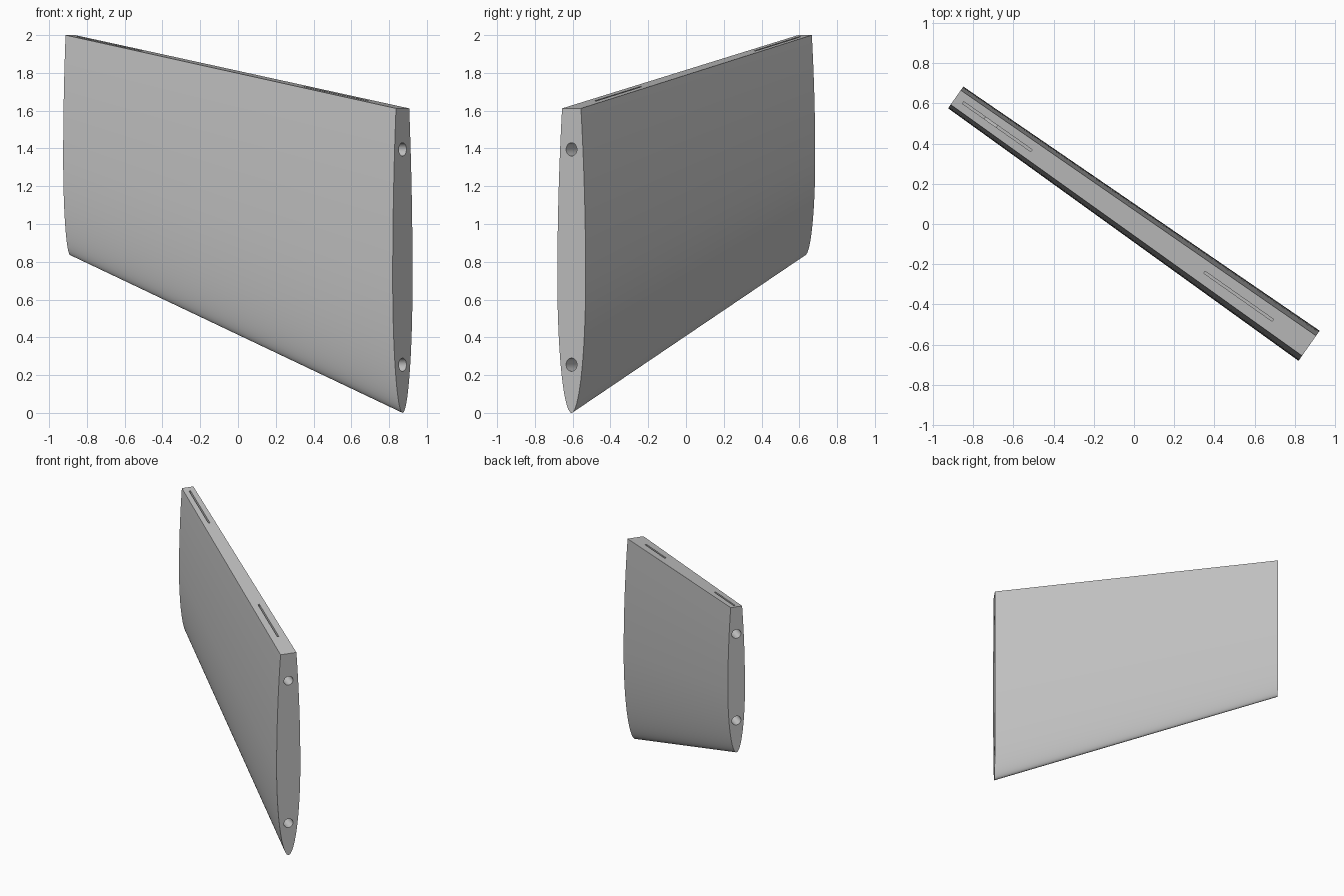
import bpy, bmesh, math
from mathutils import Vector, Matrix

cube = bpy.data.objects.get("Cube")
if cube:
    bpy.data.objects.remove(cube, do_unlink=True)

# The span runs along d, n is the thickness direction
CENTRE = Vector((-0.008, 0.012, 0))
ANGLE = -math.radians(35.1)
FRAME = Matrix.Translation(CENTRE) @ Matrix.Rotation(ANGLE, 4, "Z")
HALF_SPAN = 1.075
ROOT = dict(s=HALF_SPAN, bottom=0.0, top=1.612, half=0.0915)
TIP = dict(s=-HALF_SPAN, bottom=0.835, top=2.0, half=0.066)

grey = bpy.data.materials.new("plain grey")
grey.use_nodes = True
grey.diffuse_color = (0.55, 0.55, 0.55, 1)
grey.node_tree.nodes["Principled BSDF"].inputs["Base Color"].default_value = (0.55, 0.55, 0.55, 1)


def make_object(name, bm):
    bmesh.ops.recalc_face_normals(bm, faces=bm.faces[:])
    bm.transform(FRAME)
    mesh = bpy.data.meshes.new(name)
    bm.to_mesh(mesh)
    bm.free()
    mesh.materials.append(grey)
    obj = bpy.data.objects.new(name, mesh)
    bpy.context.collection.objects.link(obj)
    return obj


def section():
    """Closed profile: (thickness, height), both as fractions."""
    widest, nose_steps, tail_steps = 0.44, 20, 10
    side = []
    for i in range(1, nose_steps + 1):
        a = math.pi / 2 * i / nose_steps
        side.append((math.sin(a), widest * (1 - math.cos(a))))
    for i in range(1, tail_steps + 1):
        f = i / tail_steps
        side.append((1 - f * f / 3, widest + (1 - widest) * f))
    return [(0, 0)] + side + [(-w, h) for w, h in reversed(side)]


# Tapered blade with rounded lower edge and flat upper edge
bm = bmesh.new()
rings = []
for end in (TIP, ROOT):
    chord = end["top"] - end["bottom"]
    rings.append([bm.verts.new((end["s"], w * end["half"], end["bottom"] + h * chord))
                  for w, h in section()])
count = len(rings[0])
for i in range(count):
    j = (i + 1) % count
    bm.faces.new((rings[0][i], rings[0][j], rings[1][j], rings[1][i]))
for ring in rings:
    bm.faces.new(ring)
blade = make_object("tapered_blade", bm)

# Cutters for dowel holes in both ends and slots in the upper edge
cutters = []
for end in (TIP, ROOT):
    for z in (end["top"] - 0.217, end["bottom"] + 0.255):
        bm = bmesh.new()
        place = Matrix.Translation((end["s"], 0, z)) @ Matrix.Rotation(math.pi / 2, 4, "Y")
        bmesh.ops.create_cone(bm, cap_ends=True, segments=32, radius1=0.035,
                              radius2=0.035, depth=0.5, matrix=place)
        cutters.append(make_object("dowel_hole_cutter", bm))

for start, stop in ((-1.03, -0.614), (0.438, 0.854)):
    bm = bmesh.new()
    bmesh.ops.create_cube(bm, size=1)
    for v in bm.verts:
        s = start if v.co.x < 0 else stop
        t = (s + HALF_SPAN) / (2 * HALF_SPAN)
        edge = TIP["top"] + (ROOT["top"] - TIP["top"]) * t
        v.co = (s, v.co.y * 0.012, edge + (0.05 if v.co.z > 0 else -0.15))
    cutters.append(make_object("edge_slot_cutter", bm))

bpy.context.view_layer.objects.active = blade
for cutter in cutters:
    cutter.hide_render = True
    mod = blade.modifiers.new("cut", "BOOLEAN")
    mod.operation = "DIFFERENCE"
    mod.solver = "EXACT"
    mod.object = cutter
    bpy.ops.object.modifier_apply(modifier=mod.name)
    bpy.data.objects.remove(cutter, do_unlink=True)

# Smooth skin, crisp edges
bpy.ops.object.select_all(action="DESELECT")
blade.select_set(True)
bpy.ops.object.shade_smooth_by_angle(angle=math.radians(30))
